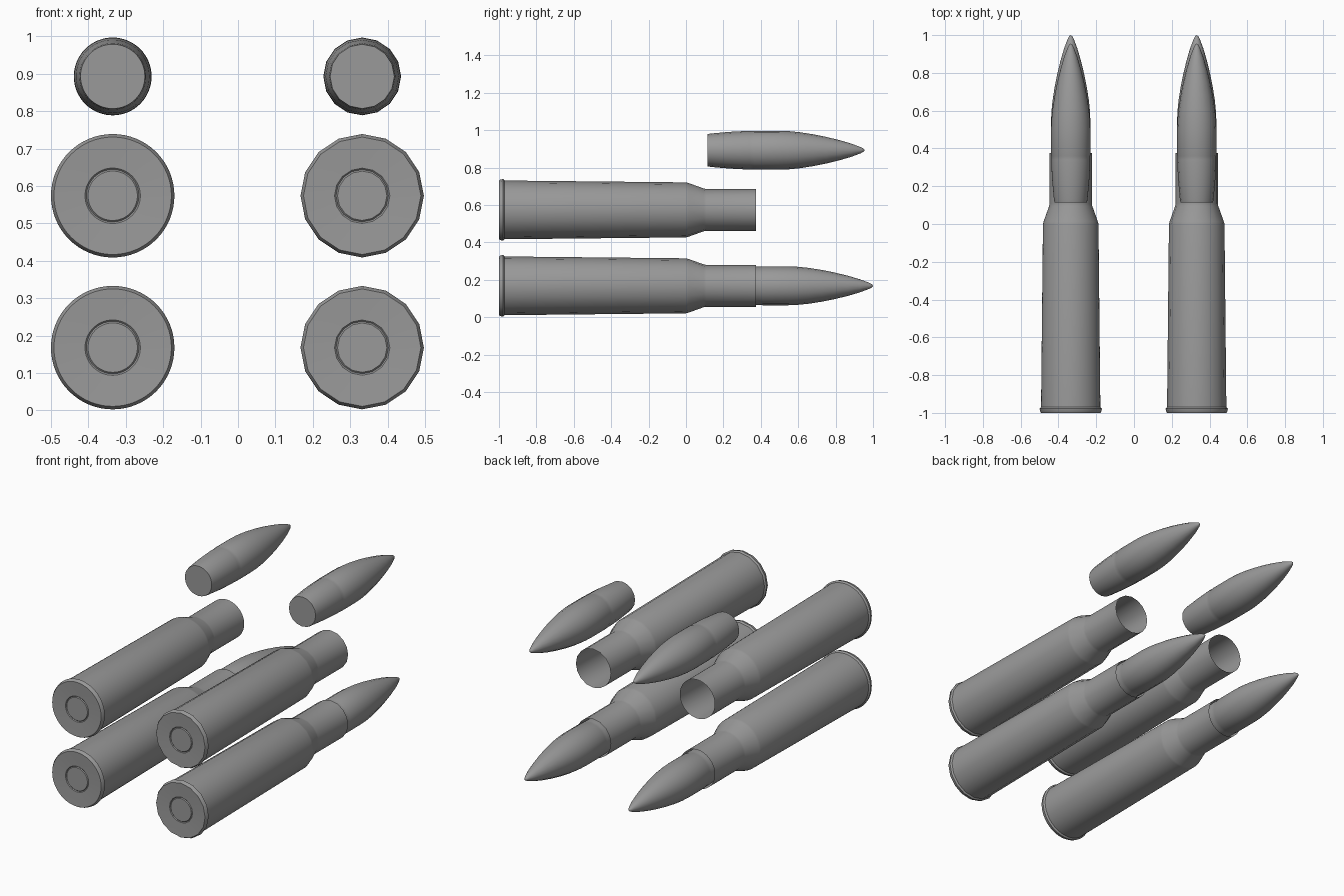
import bpy
import bmesh
import math

cube = bpy.data.objects.get("Cube")
if cube:
    bpy.data.objects.remove(cube, do_unlink=True)

metal = bpy.data.materials.new("grey_metal")
metal.use_nodes = True
grey = (0.32, 0.32, 0.32, 1)
metal.diffuse_color = grey
metal.node_tree.nodes["Principled BSDF"].inputs["Base Color"].default_value = grey


def lathe(name, profile, sides, x, z, shift=0):
    """Revolve (radius, y) points about a lengthwise axis; zero radius makes a pole."""
    bm = bmesh.new()
    rings = []
    for r, y in profile:
        count = sides if r > 0 else 1
        rings.append([bm.verts.new((r * math.sin(math.tau * i / sides), y,
                                    r * math.cos(math.tau * i / sides)))
                      for i in range(count)])
    for a, b in zip(rings, rings[1:]):
        for i in range(sides):
            j = (i + 1) % sides
            if len(a) == 1:
                bm.faces.new((a[0], b[j], b[i]))
            elif len(b) == 1:
                bm.faces.new((a[i], a[j], b[0]))
            else:
                bm.faces.new((a[i], a[j], b[j], b[i]))
    bmesh.ops.recalc_face_normals(bm, faces=bm.faces)
    mesh = bpy.data.meshes.new(name)
    bm.to_mesh(mesh)
    bm.free()
    mesh.materials.append(metal)
    obj = bpy.data.objects.new(name, mesh)
    obj.location = (x, shift, z)
    bpy.context.collection.objects.link(obj)
    bpy.ops.object.select_all(action="DESELECT")
    obj.select_set(True)
    bpy.context.view_layer.objects.active = obj
    bpy.ops.object.shade_smooth_by_angle(angle=math.radians(30))
    return obj


# Case: primer, head, rim, tapered body, shoulder and open neck
primer = [(0, -0.996), (0.066, -0.996), (0.07, -0.992), (0.074, -0.996)]
head = [(0.12, -0.998), (0.157, -1.0), (0.162, -0.992), (0.165, -0.978), (0.157, -0.97)]
body = [(0.147, 0.0), (0.144, 0.012), (0.114, 0.096), (0.112, 0.108), (0.112, 0.375)]
case = primer + head + body

# Bullet: flat base, tapered tail, seating groove and pointed nose
tail = [(0, 0.115), (0.086, 0.115), (0.089, 0.13), (0.098, 0.23), (0.103, 0.325)]
groove = [(0.1025, 0.34), (0.1025, 0.36), (0.104, 0.365)]
nose = [(0.104, 0.5), (0.102, 0.55), (0.096, 0.61), (0.085, 0.68), (0.071, 0.75),
        (0.054, 0.82), (0.035, 0.885), (0.016, 0.935), (0.008, 0.95), (0, 0.955)]
bullet = tail + groove + nose

# Fine and coarse sets, each one assembled round above which its parts float
for label, x, sides in (("fine", -0.335, 64), ("coarse", 0.332, 16)):
    lathe(label + "_round_case", case, sides, x, 0.168)
    lathe(label + "_round_bullet", bullet, sides, x, 0.168, 0.045)
    lathe(label + "_empty_case", case, sides, x, 0.574)
    lathe(label + "_loose_bullet", bullet, sides, x, 0.893)
